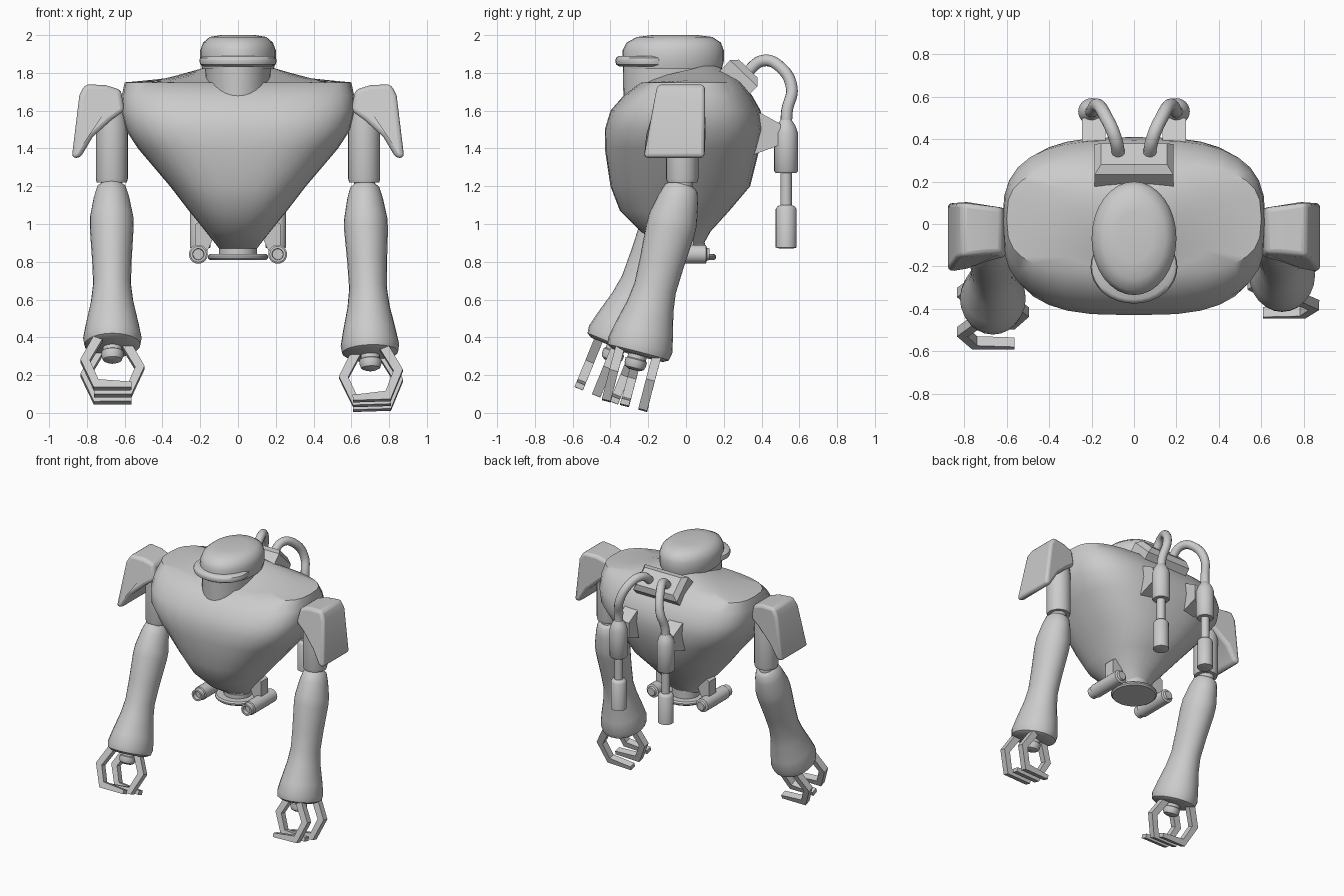
import bpy, bmesh
from math import cos, sin, pi, radians
from mathutils import Vector, Matrix

cube = bpy.data.objects.get("Cube")
if cube:
    bpy.data.objects.remove(cube, do_unlink=True)


def finish(name, bm, smooth=40, bevel=0, segments=2):
    bmesh.ops.recalc_face_normals(bm, faces=bm.faces)
    mesh = bpy.data.meshes.new(name)
    bm.to_mesh(mesh)
    bm.free()
    ob = bpy.data.objects.new(name, mesh)
    bpy.context.collection.objects.link(ob)
    if bevel:
        mod = ob.modifiers.new("Bevel", 'BEVEL')
        mod.width, mod.segments, mod.limit_method = bevel, segments, 'ANGLE'
    if smooth:
        bpy.ops.object.select_all(action='DESELECT')
        ob.select_set(True)
        bpy.context.view_layer.objects.active = ob
        bpy.ops.object.shade_smooth_by_angle(angle=radians(smooth))
    return ob


def loft(name, rings, matrix=None, **kw):
    """Skin a list of equal point rings and cap both ends."""
    bm = bmesh.new()
    loops = [[bm.verts.new(p) for p in ring] for ring in rings]
    n = len(loops[0])
    for a, b in zip(loops, loops[1:]):
        for i in range(n):
            j = (i + 1) % n
            bm.faces.new((a[i], a[j], b[j], b[i]))
    bm.faces.new(loops[0])
    bm.faces.new(loops[-1])
    if matrix:
        bm.transform(matrix)
    return finish(name, bm, **kw)


def oval(hx, y0, y1, z0, z1=None, power=2, n=32):
    """Superellipse ring; z runs from z0 at the front to z1 at the back."""
    z1 = z0 if z1 is None else z1
    pts = []
    for i in range(n):
        c, s = cos(2 * pi * i / n), sin(2 * pi * i / n)
        x = abs(c) ** (2 / power) * (1 if c > 0 else -1)
        t = (1 + abs(s) ** (2 / power) * (1 if s > 0 else -1)) / 2
        pts.append(Vector((hx * x, y0 + (y1 - y0) * t, z0 + (z1 - z0) * t)))
    return pts


def lathe(name, profile, matrix, squash=1, n=24):
    """Profile of (radius, height) turned about the local z axis."""
    return loft(name, [oval(r, -r * squash, r * squash, h, n=n) for r, h in profile], matrix)


def at(x, y, z):
    return Matrix.Translation((x, y, z))


# Torso: tapered hull with a sloped upper back
loft("torso", [
    oval(.10, -.10, .08, .87),
    oval(.17, -.24, .13, .96, power=2.2),
    oval(.26, -.35, .23, 1.07, power=2.4),
    oval(.36, -.40, .34, 1.20, power=2.6),
    oval(.53, -.43, .39, 1.40, power=2.8),
    oval(.595, -.43, .41, 1.50, power=3),
    oval(.62, -.40, .395, 1.60, power=3),
    oval(.615, -.33, .35, 1.68, power=3),
    oval(.60, -.24, .29, 1.75, power=3),
    oval(.40, -.21, .25, 1.75, 1.78, power=2.6),
    oval(.20, -.18, .15, 1.77, 1.85),
])

# Head: oval cap, visor band and sunken throat
loft("head", [
    oval(.19, -.33, .19, 1.82), oval(.20, -.335, .20, 1.86),
    oval(.20, -.335, .20, 1.92), oval(.185, -.315, .185, 1.96),
    oval(.15, -.26, .14, 1.99), oval(.09, -.18, .06, 2.0),
])
loft("visor", [
    oval(.18, -.355, -.04, 1.835), oval(.20, -.37, -.03, 1.845),
    oval(.205, -.375, -.03, 1.865), oval(.20, -.37, -.03, 1.88),
    oval(.18, -.355, -.04, 1.89),
])
loft("throat", [oval(.165, -.33, .14, 1.60), oval(.175, -.335, .15, 1.84)])

# Waist stub and flange
lathe("waist_stub", [(.10, .83), (.10, .90)], at(0, 0, 0))
lathe("waist_flange", [(.15, .81), (.16, .82), (.16, .83), (.15, .84)], at(0, 0, 0))

# Back plate: chamfered block on the upper back slope
plate = Matrix.Translation((0, .25, 1.74)) @ Matrix.Rotation(radians(-44), 4, 'X')
rect = lambda x, y, z: [(-x, -y, z), (x, -y, z), (x, y, z), (-x, y, z)]
loft("back_plate", [rect(.185, .10, -.06), rect(.185, .10, .08), rect(.155, .068, .115)],
     plate, smooth=0)

# Finger outline: (sideways, along the arm), hooked like half a hexagon
FINGER = [(.03, -.05), (.08, -.05), (.17, .12), (.10, .28), (-.10, .28),
          (-.10, .25), (.075, .235), (.12, .125), (.05, .0)]


def finger(name, matrix, side, y):
    rings = [[(side * u, y + d, -w) for u, w in FINGER] for d in (-.024, .024)]
    loft(name, rings, matrix, smooth=0)


# Pauldron outline seen from the front: (x, z)
PAULDRON = [(.60, 1.60), (.62, 1.71), (.70, 1.735), (.81, 1.74), (.84, 1.68),
            (.88, 1.35), (.835, 1.35), (.77, 1.46), (.67, 1.55)]


def pauldron(name, s):
    rings = []
    for back in (False, True):
        ring = []
        for x, z in PAULDRON:
            out = (x - .60) / .28
            if back:
                y = .075 + .035 * out - .09 * max(0, 1.45 - z)
            else:
                y = -.13 - .03 * out - .20 * min(.33, 1.74 - z)
            ring.append((s * x, y, z))
        rings.append(ring)
    loft(name, rings, bevel=.03, segments=3, smooth=50)


def hose(name, points, radius):
    data = bpy.data.curves.new(name, 'CURVE')
    data.dimensions = '3D'
    data.bevel_depth, data.bevel_resolution, data.resolution_u = radius, 4, 8
    spline = data.splines.new('BEZIER')
    spline.bezier_points.add(len(points) - 1)
    for bp, p in zip(spline.bezier_points, points):
        bp.co = p
        bp.handle_left_type = bp.handle_right_type = 'AUTO'
    ob = bpy.data.objects.new(name, data)
    bpy.context.collection.objects.link(ob)
    bpy.ops.object.select_all(action='DESELECT')
    ob.select_set(True)
    bpy.context.view_layer.objects.active = ob
    bpy.ops.object.convert(target='MESH')
    bpy.ops.object.shade_smooth_by_angle(angle=radians(60))


for s, side, wrist in ((1, "left", (.70, -.255, .31)), (-1, "right", (-.665, -.37, .35))):
    # Shoulder and upper arm
    pauldron(side + "_pauldron", s)
    lathe(side + "_upper_arm", [(.08, 1.22), (.085, 1.24), (.085, 1.52), (.07, 1.66)],
          at(s * .668, -.02, 0))
    lathe(side + "_elbow", [(.055, 1.14), (.055, 1.25)], at(s * .67, -.02, 0))

    # Forearm: flared sleeve hanging from the elbow
    elbow, wrist = Vector((s * .67, -.02, 1.21)), Vector(wrist)
    axis = elbow - wrist
    length = axis.length
    turn = axis.to_track_quat('Z', 'Y').to_matrix().to_4x4()
    zx = axis.normalized()
    yx = (Vector((0, 1, 0)) - zx * zx.y).normalized()
    xx = yx.cross(zx)
    turn = Matrix((xx, yx, zx)).transposed().to_4x4()
    frame = Matrix.Translation(wrist) @ turn
    lathe(side + "_forearm", [
        (.125, -.005), (.148, .01), (.155, .05), (.14, .13), (.112, .26), (.10, .36),
        (.105, .50), (.116, .68), (.115, .74), (.095, .85), (.078, length - .02),
        (.055, length)], frame, squash=1.13)

    # Gripper: wrist stub, two outer fingers and an opposing thumb
    lathe(side + "_wrist", [(.03, -.085), (.05, -.075), (.058, -.055), (.058, -.03),
                            (.05, -.025), (.05, .02)], frame)
    finger(side + "_front_finger", frame, s, -.10)
    finger(side + "_rear_finger", frame, s, .10)
    finger(side + "_thumb", frame, -s, 0)

    # Canister, feed tube and lower nozzle on the back
    lathe(side + "_canister", [
        (.035, .87), (.055, .875), (.055, 1.08), (.045, 1.095), (.03, 1.10), (.03, 1.27),
        (.055, 1.27), (.063, 1.28), (.063, 1.48), (.05, 1.52), (.03, 1.55)],
          at(s * .20, .53, 0))
    hose(side + "_hose", [
        (s * .07, .31, 1.79), (s * .09, .41, 1.865), (s * .13, .50, 1.83),
        (s * .17, .56, 1.72), (s * .195, .535, 1.60), (s * .20, .53, 1.50)], .031)

    # Canister bracket
    section = [(.34, 1.36), (.34, 1.60), (.40, 1.585), (.50, 1.53), (.50, 1.42)]
    loft(side + "_bracket",
         [[(s * (.19 + d), y, z) for y, z in section] for d in (-.055, .055)], smooth=0)

    # Underside thruster and its strut
    lathe(side + "_thruster", [
        (.03, -.125), (.035, -.11), (.05, -.105), (.05, .16), (.043, .165),
        (.043, .20), (.03, .20), (.028, .17)],
          at(s * .21, 0, .84) @ Matrix.Rotation(pi / 2, 4, 'X'), n=20)
    loft(side + "_thruster_strut", [
        [(s * x, y, z) for x, z in ((.17, .84), (.225, .84), (.225, 1.0), (.13, 1.06), (.12, .95))]
        for y in (-.04, .04)], smooth=0)
